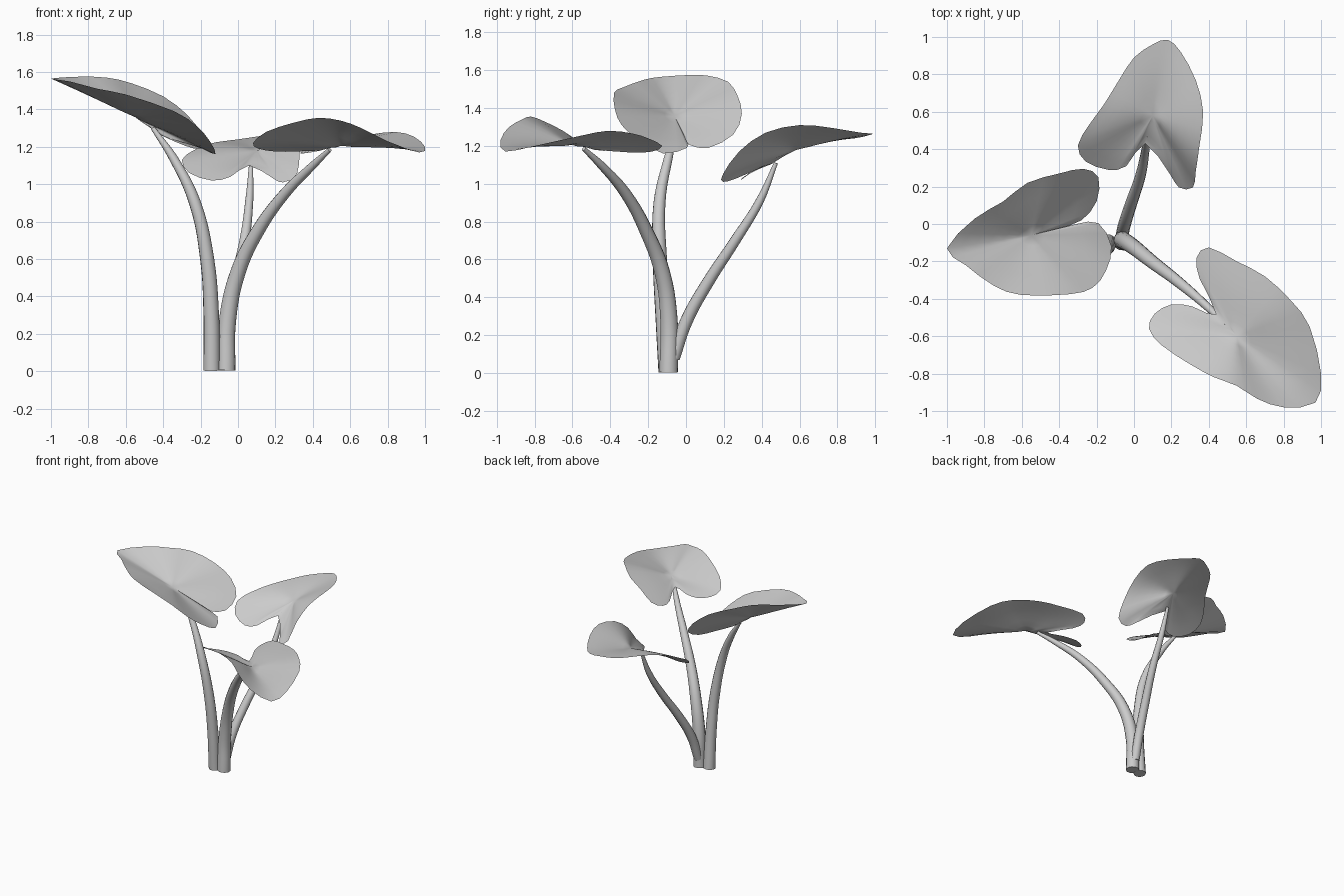
import bpy, bmesh
from mathutils import Vector

if "Cube" in bpy.data.objects:
    bpy.data.objects.remove(bpy.data.objects["Cube"])


def spline(pts, n):
    """Closed Catmull-Rom curve with n steps per control point."""
    p = [Vector(v) for v in pts]
    out = []
    for i in range(len(p)):
        a, b, c, d = (p[(i + k) % len(p)] for k in (-1, 0, 1, 2))
        for s in range(n):
            t = s / n
            out.append(0.5 * (2 * b + (c - a) * t + (2 * a - 5 * b + 4 * c - d) * t * t
                              + (3 * b - a - 3 * c + d) * t ** 3))
    return out


def leaf(name, outline, centre, bulge, rings=6):
    """Heart-shaped blade: rings running from the middle to the rim, gently relaxed."""
    edge, c = spline(outline, 2), Vector(centre)
    bm = bmesh.new()
    hub = bm.verts.new(c)
    inner = [hub]
    prev = None
    n = len(edge)
    for r in range(1, rings + 1):
        t = r / rings
        lift = Vector((0, 0, bulge * 4 * t * (1 - t)))
        ring = [bm.verts.new(c.lerp(e, t) + lift) for e in edge]
        for i in range(n):
            j = (i + 1) % n
            if prev:
                bm.faces.new((prev[i], ring[i], ring[j], prev[j]))
            else:
                bm.faces.new((hub, ring[i], ring[j]))
        if r < rings:
            inner += ring
        prev = ring
    for _ in range(3):
        bmesh.ops.smooth_vert(bm, verts=inner, factor=0.5, use_axis_z=True)
    bm.normal_update()
    if sum(f.normal.z for f in bm.faces) < 0:
        bmesh.ops.reverse_faces(bm, faces=bm.faces[:])
    for f in bm.faces:
        f.smooth = True
    me = bpy.data.meshes.new(name)
    bm.to_mesh(me)
    bm.free()
    bpy.context.collection.objects.link(bpy.data.objects.new(name, me))


def stalk(name, pts):
    """Tapered round stalk along (x, y, z, radius) points."""
    cu = bpy.data.curves.new(name, 'CURVE')
    cu.dimensions = '3D'
    cu.bevel_depth = 1.0
    cu.bevel_resolution = 4
    cu.resolution_u = 5
    cu.use_fill_caps = True
    sp = cu.splines.new('BEZIER')
    sp.bezier_points.add(len(pts) - 1)
    for bp, (x, y, z, r) in zip(sp.bezier_points, pts):
        bp.co = (x, y, z)
        bp.radius = r
        bp.handle_left_type = bp.handle_right_type = 'AUTO'
    ob = bpy.data.objects.new(name, cu)
    bpy.context.collection.objects.link(ob)
    bpy.ops.object.select_all(action='DESELECT')
    ob.select_set(True)
    bpy.context.view_layer.objects.active = ob
    bpy.ops.object.convert(target='MESH')
    bpy.ops.object.shade_smooth_by_angle(angle=0.9)


# Left leaf, folded up along its midrib
leaf("left_leaf", [
    (-1, -.13, 1.565), (-.85, .03, 1.575), (-.7, .12, 1.57), (-.57, .22, 1.54),
    (-.4, .27, 1.47), (-.27, .295, 1.37), (-.19, .25, 1.26), (-.2, .12, 1.19),
    (-.28, .02, 1.205), (-.385, -.02, 1.25), (-.3, .002, 1.225), (-.19, .005, 1.19),
    (-.12, -.12, 1.16), (-.15, -.25, 1.23), (-.22, -.34, 1.31), (-.34, -.375, 1.39),
    (-.6, -.38, 1.48), (-.75, -.33, 1.51), (-.9, -.22, 1.55)],
    (-.55, -.06, 1.355), .003)

# Back leaf
leaf("back_leaf", [
    (.18, .985, 1.265), (.25, .92, 1.27), (.33, .77, 1.295), (.37, .6, 1.31),
    (.35, .42, 1.27), (.33, .28, 1.17), (.315, .195, 1.05), (.24, .195, 1.01),
    (.19, .27, 1.03), (.06, .43, 1.10), (-.04, .31, 1.04), (-.14, .29, 1.02),
    (-.26, .335, 1.06), (-.3, .42, 1.13), (-.24, .53, 1.18), (-.16, .64, 1.215),
    (-.08, .77, 1.23), (0, .89, 1.24), (.1, .96, 1.255)],
    (.1, .58, 1.175), .01)

# Front right leaf
leaf("front_leaf", [
    (.97, -.955, 1.17), (1, -.8, 1.2), (.94, -.55, 1.255), (.84, -.41, 1.28),
    (.7, -.28, 1.265), (.55, -.2, 1.24), (.4, -.125, 1.2), (.335, -.18, 1.17),
    (.35, -.29, 1.165), (.44, -.485, 1.18), (.31, -.44, 1.175), (.2, -.43, 1.175),
    (.11, -.48, 1.19), (.08, -.56, 1.22), (.15, -.65, 1.28), (.3, -.75, 1.33),
    (.43, -.82, 1.355), (.55, -.865, 1.34), (.66, -.935, 1.30), (.8, -.98, 1.23)],
    (.55, -.6, 1.195), .01)

# Stalks, meeting in a clump at the ground
stalk("left_stalk", [
    (-.14, -.10, .005, .046), (-.143, -.12, .3, .042), (-.165, -.138, .6, .038),
    (-.23, -.14, .9, .032), (-.34, -.095, 1.13, .024), (-.455, -.05, 1.3, .012)])
stalk("front_stalk", [
    (-.063, -.092, .005, .05), (-.055, -.09, .28, .047), (0, -.125, .53, .042),
    (.1, -.205, .74, .036), (.25, -.32, .95, .029), (.4, -.45, 1.1, .021),
    (.49, -.54, 1.185, .012)])
stalk("back_stalk", [
    (-.065, -.065, .08, .034), (-.05, 0, .27, .034), (-.015, .11, .47, .032),
    (.035, .26, .7, .028), (.06, .39, .91, .022), (.07, .475, 1.11, .011)])
